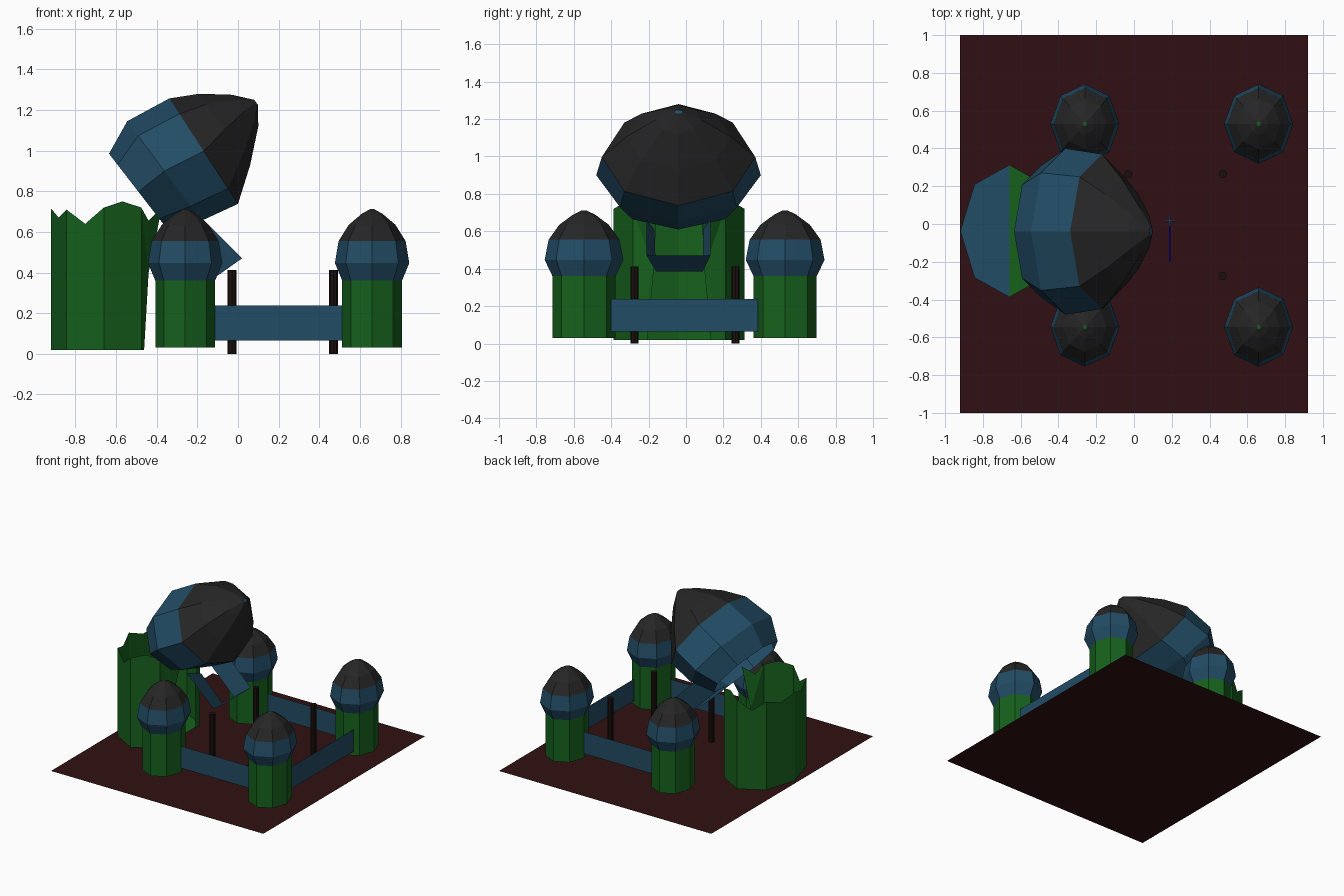
import bpy
from math import cos, sin, pi
from mathutils import Vector

if "Cube" in bpy.data.objects:
    bpy.data.objects.remove(bpy.data.objects["Cube"])


def material(name, rgb):
    m = bpy.data.materials.new(name)
    m.diffuse_color = (*rgb, 1)
    m.use_nodes = True
    m.node_tree.nodes["Principled BSDF"].inputs["Base Color"].default_value = m.diffuse_color
    return m


GREEN = material("green", (0.008, 0.12, 0.012))
BLUE = material("blue", (0.016, 0.072, 0.13))
DARK = material("charcoal", (0.019, 0.019, 0.019))
SOIL = material("dark_red", (0.03, 0.005, 0.006))
WOOD = material("dark_wood", (0.01, 0.005, 0.004))
STEEL = material("deep_blue", (0.0, 0.0, 0.35))


def mesh(name, verts, faces, mats, idx=None):
    me = bpy.data.meshes.new(name)
    me.from_pydata([tuple(v) for v in verts], [], faces)
    for m in mats:
        me.materials.append(m)
    if idx:
        for p, i in zip(me.polygons, idx):
            p.material_index = i
    ob = bpy.data.objects.new(name, me)
    bpy.context.collection.objects.link(ob)
    return ob


def loft(name, rings, mats, bands, cap=None):
    """Join rings of equal size; bands gives the material of each strip."""
    n = len(rings[0])
    verts = [v for r in rings for v in r]
    faces, idx = [], []
    for k, b in enumerate(bands):
        for i in range(n):
            j = (i + 1) % n
            faces.append((k*n + i, k*n + j, (k+1)*n + j, (k+1)*n + i))
            idx.append(b)
    if cap is not None:
        top = (len(rings) - 1) * n
        faces.append(tuple(range(top, top + n)))
        idx.append(cap)
    return mesh(name, verts, faces, mats, idx)


def flat_ring(x, y, z, rx, ry, n=8):
    return [Vector((x + rx*cos(2*pi*i/n), y + ry*sin(2*pi*i/n), z)) for i in range(n)]


def tilted_ring(lo, hi, ry, y=-0.04, n=8):
    """Ellipse spanning two points of the xz plane, with half width ry along y."""
    lo, hi = Vector((lo[0], y, lo[1])), Vector((hi[0], y, hi[1]))
    c, u = (lo + hi) / 2, (lo - hi) / 2
    return [c + u*cos(2*pi*i/n) + Vector((0, ry*sin(2*pi*i/n), 0)) for i in range(n)]


# Ground
mesh("ground", [(-.92, -1, 0), (.92, -1, 0), (.92, 1, 0), (-.92, 1, 0)], [(0, 1, 2, 3)], [SOIL])

# Four corner towers with onion-shaped roofs
profile = [(.03, .147), (.36, .147), (.447, .183), (.555, .165), (.635, .115), (.69, .05), (.712, .01)]
for x, nx in ((-.26, "left"), (.66, "right")):
    for y, ny in ((-.545, "front"), (.53, "back")):
        loft(f"{ny}_{nx}_tower", [flat_ring(x, y, z, r, r*1.15) for z, r in profile],
             [GREEN, BLUE, DARK], [0, 1, 1, 2, 2, 2], 0)

# Thin curtain walls
for name, a, b in (("front_wall", (-.115, -.545), (.515, -.545)),
                   ("back_wall", (-.115, .53), (.515, .53)),
                   ("right_wall", (.73, -.40), (.73, .385))):
    mesh(name, [(*a, .065), (*b, .065), (*b, .237), (*a, .237)], [(0, 1, 2, 3)], [BLUE])

# Courtyard posts
for i, (x, y) in enumerate(((-.03, -.275), (-.03, .265), (.47, -.275), (.47, .265))):
    loft(f"post_{i+1}", [flat_ring(x, y, z, .022, .022) for z in (0, .412)], [WOOD], [0], 0)

# Broken keep: octagonal shell open towards +x with a jagged rim
KX, KY = -.66, -.037
octa = flat_ring(KX, KY, 0, .26, .35)
rim = [.72, .75, .72, .64, .71, .67, .715, .67, .71, .64, .72, .75, .72]
path = []
for k in range(1, 7):
    path += [octa[k], (octa[k] + octa[k+1]) / 2]
path.append(octa[7])
verts = [(p.x, p.y, .02) for p in path] + [(p.x, p.y, z) for p, z in zip(path, rim)]
n = len(path)
mesh("keep_shell", verts, [(i, i+1, n+i+1, n+i) for i in range(n-1)], [GREEN])

# Torn shards at both sides of the opening
for s, name in ((-1, "front_shard"), (1, "back_shard")):
    pts = [(-.476, .247, .02), (-.462, .17, .02), (-.44, .135, .40),
           (-.375, .12, .72), (-.44, .19, .655), (-.476, .247, .72)]
    mesh(name, [(x, KY + s*y, z) for x, y, z in pts],
         [(0, 1, 2), (0, 2, 5), (2, 3, 4), (2, 4, 5)], [GREEN])

# Keep floor, blue at the rear and green at the opening
mesh("keep_floor", [(p.x, p.y, .02) for p in octa],
     [(2, 3, 4, 5, 6), (1, 2, 6, 7)], [BLUE, GREEN], [0, 1])

# Toppled keep roof, tilted towards +x
roof = [((-.345, .61), (-.635, .985), .35),
        ((-.18, .655), (-.545, 1.145), .44),
        ((0, .738), (-.338, 1.257), .41),
        ((.06, .93), (-.19, 1.28), .28),
        ((.1, 1.12), (-.03, 1.275), .12),
        ((.098, 1.225), (.08, 1.25), .025)]
loft("toppled_roof", [tilted_ring(*r) for r in roof], [BLUE, DARK], [0, 0, 1, 1, 1], 0)

# Broken frame hanging under the roof
frame = [(-.17, -.21, .66), (.02, -.21, .47), (-.10, -.16, .385), (-.33, -.17, .61),
         (-.17, .13, .66), (.02, .13, .47), (-.10, .09, .385), (-.33, .09, .61)]
mesh("hanging_frame", frame, [(0, 1, 2, 3), (4, 5, 6, 7), (1, 5, 6, 2)], [BLUE])

# Small blade lying in the courtyard
mesh("blade", [(.186, -.2, .016), (.194, -.2, .016), (.194, .02, .016), (.186, .02, .016)],
     [(0, 1, 2, 3)], [STEEL])
mesh("blade_guard", [(.155, .012, .018), (.225, .012, .018), (.225, .02, .018), (.155, .02, .018),
                     (.186, -.01, .019), (.194, -.01, .019), (.194, .045, .019), (.186, .045, .019)],
     [(0, 1, 2, 3), (4, 5, 6, 7)], [BLUE])
